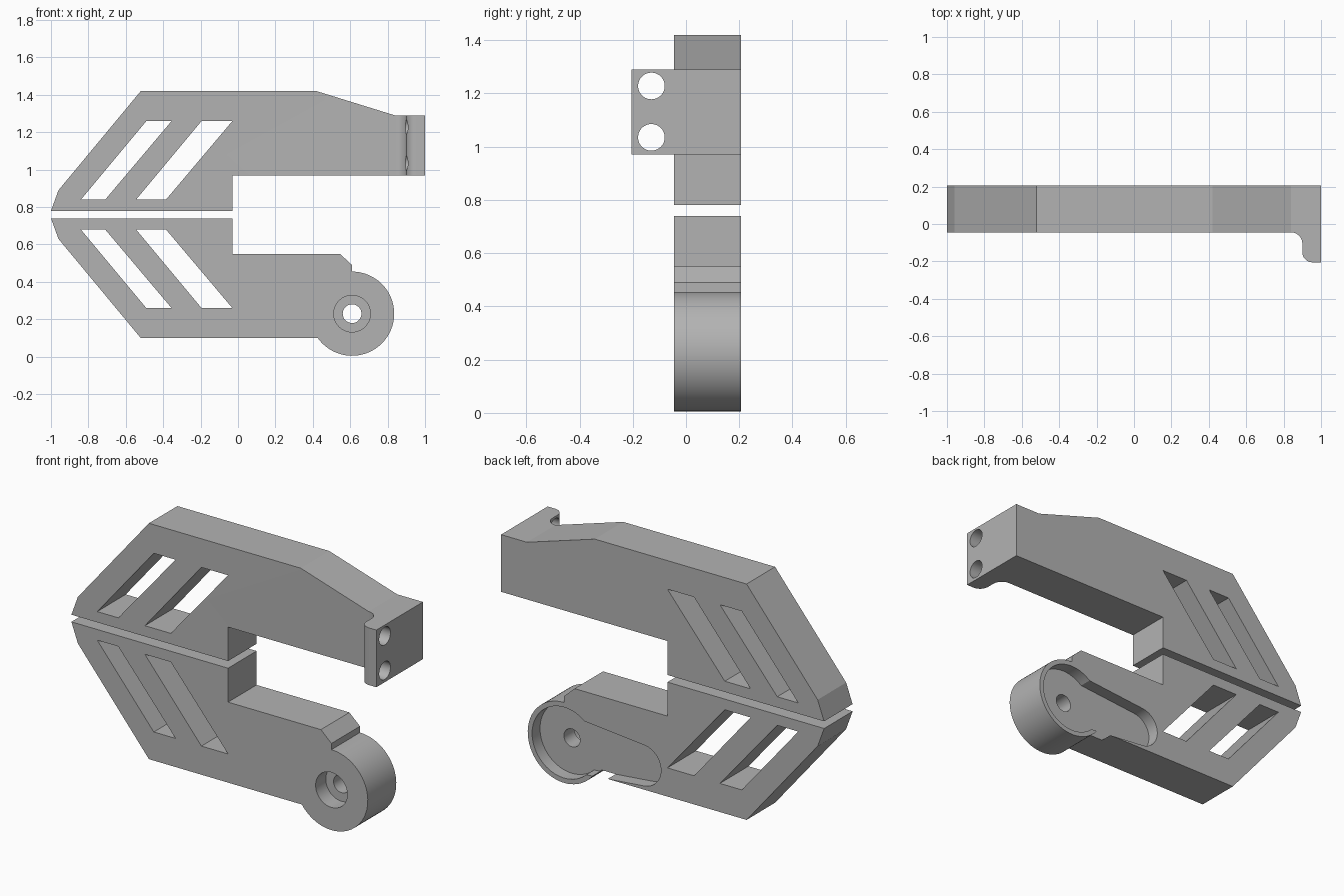
import bpy
import bmesh
import math

cube = bpy.data.objects.get("Cube")
if cube:
    bpy.data.objects.remove(cube, do_unlink=True)

FRONT, BACK = -0.045, 0.207
HUB = (0.61, 0.23)

grey = bpy.data.materials.new("plain grey")
grey.use_nodes = True
colour = (0.45, 0.45, 0.45, 1)
grey.diffuse_color = colour
grey.node_tree.nodes["Principled BSDF"].inputs["Base Color"].default_value = colour


def arc(centre, r, start, end, steps):
    """Points along an arc, angles in degrees."""
    angles = [math.radians(start + (end - start) * i / steps) for i in range(steps + 1)]
    return [(centre[0] + r * math.cos(a), centre[1] + r * math.sin(a)) for a in angles]


def circle(centre, r):
    return arc(centre, r, 0, 360, 64)[:-1]


def prism(name, outline, axis, low, high):
    """Extrude a flat outline along one axis."""
    place = {"x": lambda p, d: (d, p[0], p[1]),
             "y": lambda p, d: (p[0], d, p[1]),
             "z": lambda p, d: (p[0], p[1], d)}[axis]
    bm = bmesh.new()
    a = [bm.verts.new(place(p, low)) for p in outline]
    b = [bm.verts.new(place(p, high)) for p in outline]
    bm.faces.new(a)
    bm.faces.new(b)
    for i in range(len(a)):
        j = (i + 1) % len(a)
        bm.faces.new((a[i], a[j], b[j], b[i]))
    bmesh.ops.recalc_face_normals(bm, faces=bm.faces)
    mesh = bpy.data.meshes.new(name)
    bm.to_mesh(mesh)
    bm.free()
    mesh.materials.append(grey)
    obj = bpy.data.objects.new(name, mesh)
    bpy.context.collection.objects.link(obj)
    return obj


def carve(obj, tool, operation="DIFFERENCE"):
    """Apply a boolean and discard the tool."""
    tool.hide_render = True
    mod = obj.modifiers.new("carve", "BOOLEAN")
    mod.operation = operation
    mod.solver = "EXACT"
    mod.object = tool
    bpy.ops.object.select_all(action="DESELECT")
    bpy.context.view_layer.objects.active = obj
    obj.select_set(True)
    bpy.ops.object.modifier_apply(modifier=mod.name)
    bpy.data.objects.remove(tool, do_unlink=True)


def flip(points):
    """Mirror an outline across the gap between the jaws."""
    return [(x, 1.52 - z) for x, z in points]


# Shared tail outline and slanted windows
tail = [(-0.03, 0.78), (-1, 0.78), (-0.96, 0.89), (-0.52, 1.42)]
windows = [[(-0.84, 0.84), (-0.71, 0.84), (-0.355, 1.26), (-0.49, 1.26)],
           [(-0.545, 0.84), (-0.385, 0.84), (-0.03, 1.26), (-0.195, 1.26)]]

# Upper jaw: side outline trimmed by a plan outline with the filleted flange
upper = prism("upper_jaw", tail + [(0.42, 1.42), (0.84, 1.29), (1, 1.29), (1, 0.97), (-0.03, 0.97)],
              "y", -0.4, 0.4)
plan = ([(-1.2, BACK), (-1.2, FRONT)]
        + arc((0.84, FRONT - 0.06), 0.06, 90, 0, 12)
        + arc((0.955, -0.15), 0.055, 180, 270, 12)
        + [(1.2, -0.205), (1.2, BACK)])
carve(upper, prism("plan_tool", plan, "z", 0.5, 1.6), "INTERSECT")

# Mounting holes through the flange
for z in (1.035, 1.228):
    carve(upper, prism("hole_tool", circle((-0.13, z), 0.05), "x", 0.7, 1.2))

# Lower jaw with round hub
lower = prism("lower_jaw", flip(tail) + arc(HUB, 0.225, -144.5, 90, 48)
              + [(0.61, 0.49), (0.545, 0.55), (-0.03, 0.55)], "y", FRONT, BACK)

# Windows through both jaws
for w in windows:
    carve(upper, prism("window_tool", w, "y", -0.5, 0.5))
    carve(lower, prism("window_tool", flip(w), "y", -0.5, 0.5))

# Hub: front counterbore, through hole, back pocket with a tapered arm slot
carve(lower, prism("bore_tool", circle(HUB, 0.098), "y", -0.3, FRONT + 0.09))
carve(lower, prism("axle_tool", circle(HUB, 0.05), "y", -0.3, 0.4))
carve(lower, prism("pocket_tool", circle(HUB, 0.198), "y", BACK - 0.07, 0.4))
slot = arc((0.125, 0.235), 0.115, 95, 265, 32) + [(0.6, 0.075), (0.6, 0.395)]
carve(lower, prism("slot_tool", slot, "y", BACK - 0.07, 0.4))

# Smooth the round walls, keep every outline edge crisp
for obj in (upper, lower):
    bpy.ops.object.select_all(action="DESELECT")
    bpy.context.view_layer.objects.active = obj
    obj.select_set(True)
    bpy.ops.object.shade_smooth_by_angle(angle=math.radians(12))
